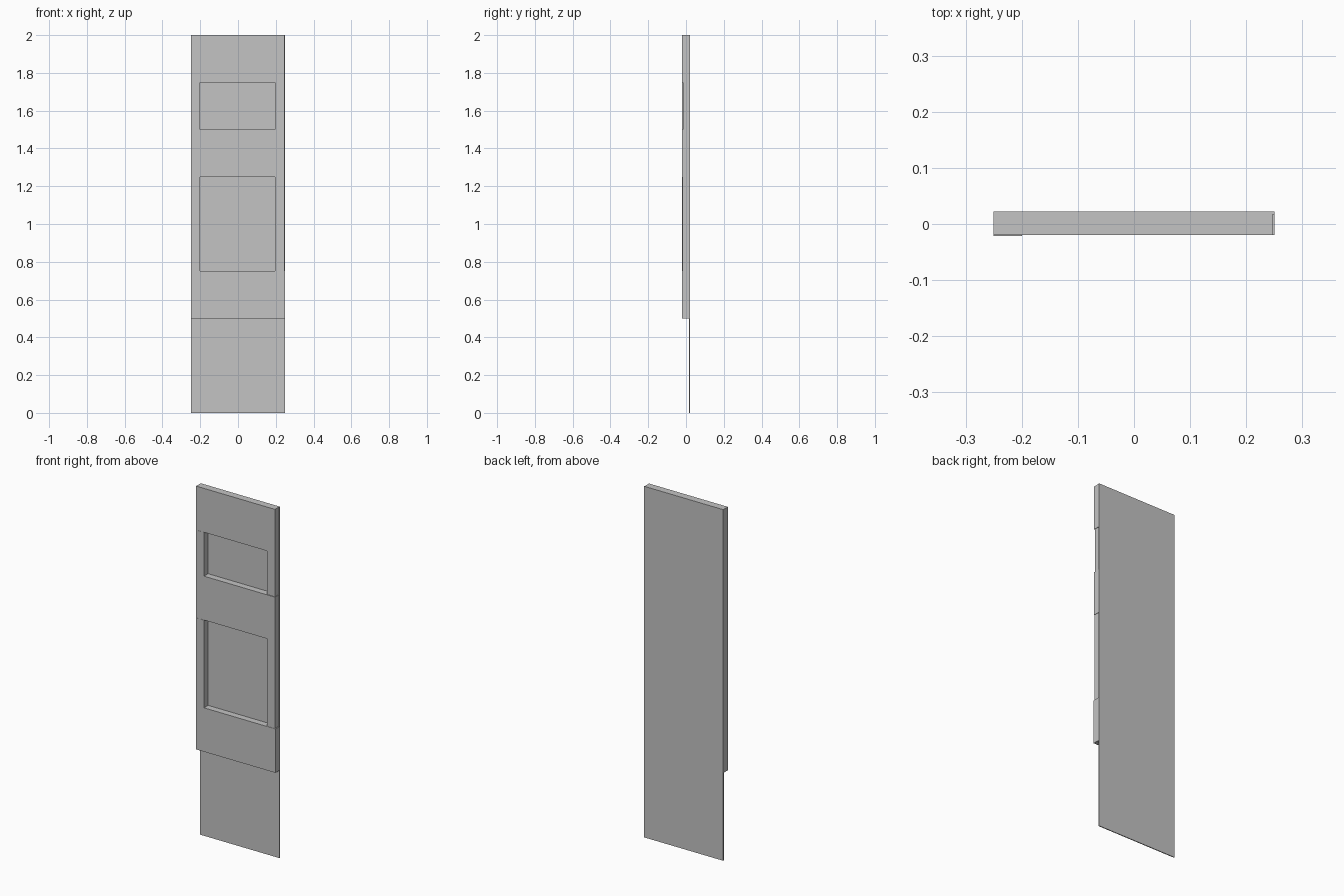
import bpy
import bmesh
from mathutils import Matrix, Vector

if "Cube" in bpy.data.objects:
    bpy.data.objects.remove(bpy.data.objects["Cube"])

grey = bpy.data.materials.new("plain grey")
grey.use_nodes = True
colour = (0.55, 0.55, 0.55, 1)
grey.diffuse_color = colour
grey.node_tree.nodes["Principled BSDF"].inputs["Base Color"].default_value = colour


def box(name, x, y, z):
    """Box spanning the given (low, high) ranges."""
    low, high = (Vector(v) for v in zip(x, y, z))
    size = Matrix.Diagonal((high - low).to_4d())
    mesh = bpy.data.meshes.new(name)
    bm = bmesh.new()
    bmesh.ops.create_cube(bm, size=1, matrix=Matrix.Translation((low + high) / 2) @ size)
    bm.to_mesh(mesh)
    bm.free()
    mesh.materials.append(grey)
    obj = bpy.data.objects.new(name, mesh)
    bpy.context.collection.objects.link(obj)
    return obj


FRONT, SHEET, BACK = -0.02, 0.017, 0.022

# Thin full-height backing sheet
box("back_panel", (-0.25, 0.25), (SHEET, BACK), (0, 2))

# Thick cross panels above, between and below the openings
box("top_panel", (-0.25, 0.247), (FRONT, SHEET), (1.75, 2))
box("middle_panel", (-0.25, 0.247), (FRONT, SHEET), (1.25, 1.5))
box("lower_panel", (-0.25, 0.25), (FRONT, SHEET), (0.5, 0.75))

# Side strips framing the two recessed openings
for name, z, setback in (("upper", (1.5, 1.75), 0.004), ("lower", (0.75, 1.25), 0.002)):
    box(name + "_right_strip", (-0.25, -0.2), (FRONT - 0.001, SHEET), z)
    box(name + "_left_strip", (0.195, 0.245), (FRONT + setback, SHEET), z)

# Shallow facing sheet at the foot of the panel
box("foot_sheet", (-0.25, 0.235), (SHEET - 0.001, SHEET), (0.015, 0.5))
